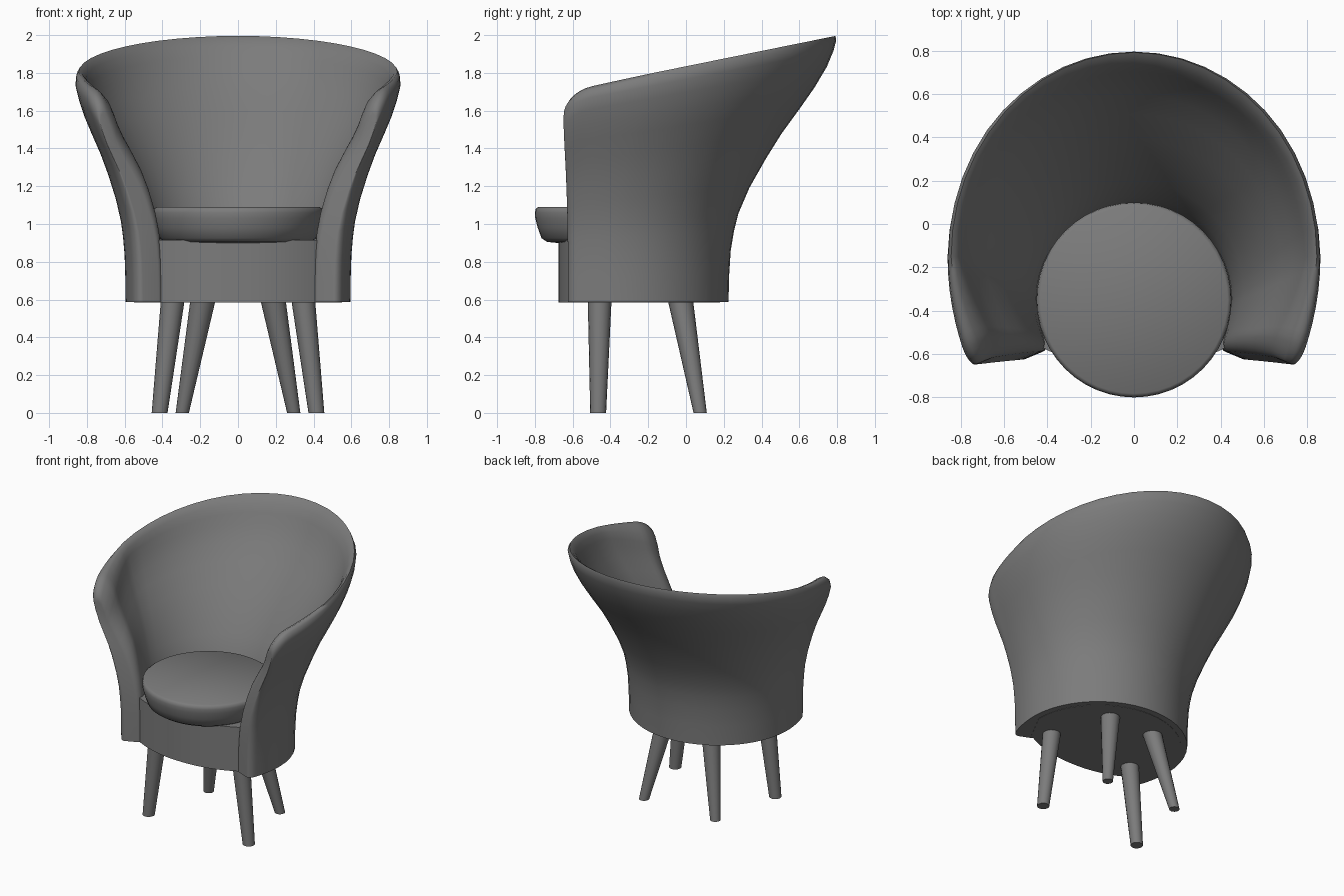
import bpy, bmesh, math
from mathutils import Vector

if "Cube" in bpy.data.objects:
    bpy.data.objects.remove(bpy.data.objects["Cube"])

# Dark grey upholstery and legs
grey = bpy.data.materials.new("dark_grey")
grey.diffuse_color = (.2, .2, .2, 1)
grey.use_nodes = True
grey.node_tree.nodes["Principled BSDF"].inputs["Base Color"].default_value = grey.diffuse_color


def finish(bm, name, angle=40):
    bmesh.ops.recalc_face_normals(bm, faces=bm.faces)
    me = bpy.data.meshes.new(name)
    bm.to_mesh(me)
    bm.free()
    me.materials.append(grey)
    ob = bpy.data.objects.new(name, me)
    bpy.context.collection.objects.link(ob)
    bpy.ops.object.select_all(action='DESELECT')
    ob.select_set(True)
    bpy.context.view_layer.objects.active = ob
    bpy.ops.object.shade_smooth_by_angle(angle=math.radians(angle))
    return ob


def loft(rings, name, angle=40):
    """Skin closed rings of points and cap both ends."""
    bm = bmesh.new()
    vs = [[bm.verts.new(p) for p in r] for r in rings]
    n = len(vs[0])
    for a, b in zip(vs, vs[1:]):
        for i in range(n):
            j = (i + 1) % n
            bm.faces.new((a[i], a[j], b[j], b[i]))
    bm.faces.new(vs[0])
    bm.faces.new(vs[-1])
    return finish(bm, name, angle)


def circle(c, r, n):
    return [(c[0] + r * math.cos(2 * math.pi * i / n),
             c[1] + r * math.sin(2 * math.pi * i / n), c[2]) for i in range(n)]


def lerp(a, b, f):
    return a + (b - a) * f


# Wraparound shell: a flaring outline that ends in two arms, cut by a tilted rim
FLARE = [(0, 0), (.11, .006), (.21, .02), (.29, .05), (.36, .09), (.46, .19), (.57, .34),
         (.66, .48), (.75, .65), (.82, .78), (.89, .89), (.95, .955), (1, 1)]
BASE_Z = .587


def flare(t):
    for (t0, f0), (t1, f1) in zip(FLARE, FLARE[1:]):
        if t <= t1:
            return lerp(f0, f1, (t - t0) / (t1 - t0))
    return 1


def outline(s, f):
    rx, ry, cy = lerp(.595, .862, f), lerp(.575, .96, f), lerp(-.35, -.15, f)
    side = -1 if s < 0 else 1
    if abs(s) <= 1:
        a = s * math.pi / 2
        return Vector((rx * math.sin(a), cy + ry * math.cos(a), 0))
    v = abs(s) - 1
    x = lerp(rx, lerp(.535, .76, f), v * v)
    return Vector((side * x, lerp(cy, lerp(-.637, -.66, f), v), 0))


def rounding(v, start):
    q = max(0, (v - start) / (1 - start))
    return 1 - math.sqrt(max(0, 1 - q * q))


def shell_point(s, t, o):
    v = max(0, abs(s) - 1)
    m = min(1, abs(s)) ** 2                     # sides bulge just below the rim
    f = flare(t * (1 + .06 * m * t ** 3))
    p = outline(s, f)
    tan = outline(s + .01, f) - outline(s - .01, f)
    inward = Vector((tan.y, -tan.x, 0)).normalized()
    w = v ** 1.5                                # arm tops roll down inwards
    th = lerp(.16, .065, f) + (.075 * f + .02 * math.sin(math.pi * f)) * min(1, v * 1.3)
    p = p + inward * th * (.5 + (o - .5) * (1 - .45 * rounding(v, .82)))
    drop = .11 * rounding(v, .7) + .1 * w * o * o
    p.z = lerp(BASE_Z, 1.835 + .203 * p.y - drop, t)
    return p


half = [i / 12 for i in range(1, 13)] + [1.15, 1.3, 1.45, 1.6, 1.7, 1.77, 1.82, 1.87,
                                         1.91, 1.945, 1.97, 1.988, 1.997, 2]
columns = [-s for s in reversed(half)] + [0] + half
levels = [t for t, _ in FLARE[:-2]]
outer = [(t, 0) for t in levels] + [(.945, 0), (.982, .08), (1, .28)]
inner = [(t, 1) for t in levels] + [(.935, 1), (.972, .86), (.993, .55)]
bm = bmesh.new()
grid = []
for s in columns:
    grid.append(([bm.verts.new(shell_point(s, *k)) for k in outer],
                 [bm.verts.new(shell_point(s, *k)) for k in inner]))
for (a, b), (c, d) in zip(grid, grid[1:]):
    for i in range(len(outer) - 1):
        bm.faces.new((a[i], a[i + 1], c[i + 1], c[i]))
        bm.faces.new((b[i], d[i], d[i + 1], b[i + 1]))
    bm.faces.new((a[-1], b[-1], d[-1], c[-1]))
    bm.faces.new((a[0], c[0], d[0], b[0]))
for a, b in (grid[0], grid[-1]):
    for i in range(len(outer) - 1):
        bm.faces.new((a[i], b[i], b[i + 1], a[i + 1]))
finish(bm, "back_and_arms", 75)

# Seat base with a bowed front apron that meets the arms in a shallow notch
plan = [(.44 * i / 10, -.675 + .115 * abs(i / 10) ** 2.2) for i in range(-10, 11)]
plan += [(.55 * math.cos(math.pi * i / 24), -.35 + .53 * math.sin(math.pi * i / 24))
         for i in range(25)]
loft([[(x, y, z) for x, y in plan] for z in (.585, .915)], "seat_base")

# Round cushion
profile = [(.30, .897), (.385, .905), (.415, .925), (.435, .98), (.448, 1.03),
           (.45, 1.06), (.446, 1.08), (.432, 1.09)]
loft([circle((0, -.35, z), r, 48) for r, z in profile], "seat_cushion", 50)

# Splayed tapered legs
for side, label in ((-1, "left"), (1, "right")):
    for part, foot, r0, top, r1 in (("front", (.415, -.465), .042, (.345, -.457), .063),
                                    ("back", (.295, .075), .035, (.185, -.03), .067)):
        loft([circle((side * foot[0], foot[1], 0), r0, 16),
              circle((side * top[0], top[1], .6), r1, 16)], f"{part}_leg_{label}")
